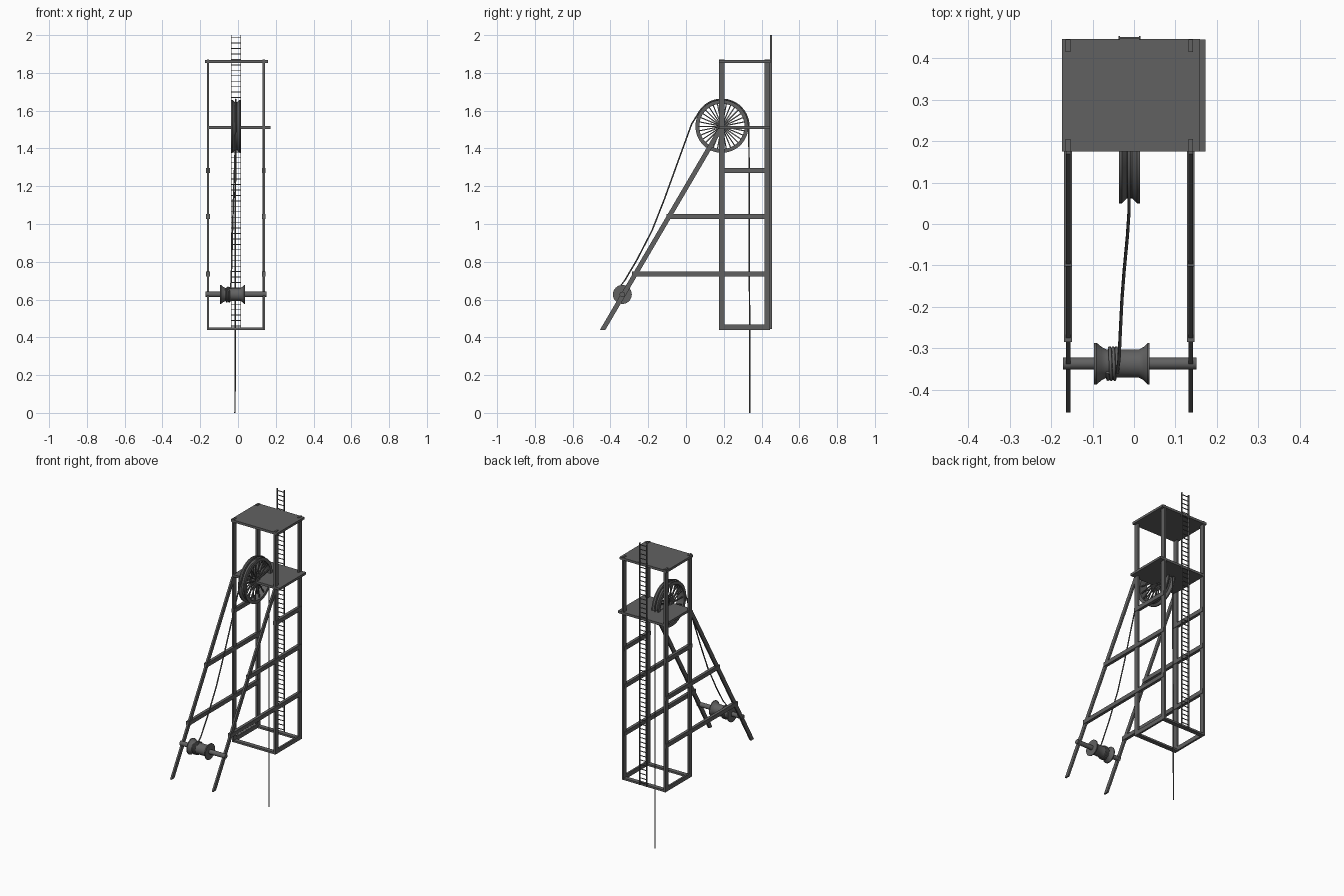
import bpy, bmesh, math
from mathutils import Vector, Matrix

if "Cube" in bpy.data.objects:
    bpy.data.objects.remove(bpy.data.objects["Cube"])

steel = bpy.data.materials.new("dark_grey_steel")
steel.diffuse_color = (0.12, 0.12, 0.12, 1)
steel.use_nodes = True
steel.node_tree.nodes["Principled BSDF"].inputs["Base Color"].default_value = steel.diffuse_color


def finish(name, bm, smooth=False):
    bmesh.ops.recalc_face_normals(bm, faces=bm.faces)
    me = bpy.data.meshes.new(name)
    bm.to_mesh(me)
    bm.free()
    ob = bpy.data.objects.new(name, me)
    bpy.context.collection.objects.link(ob)
    me.materials.append(steel)
    if smooth:
        bpy.ops.object.select_all(action='DESELECT')
        ob.select_set(True)
        bpy.context.view_layer.objects.active = ob
        bpy.ops.object.shade_smooth_by_angle(angle=math.radians(35))
    return ob


def add_box(bm, lo, hi):
    lo, hi = Vector(lo), Vector(hi)
    m = Matrix.Translation((lo + hi) / 2) @ Matrix.Diagonal((*(hi - lo), 1))
    bmesh.ops.create_cube(bm, size=1, matrix=m)


def box(name, lo, hi):
    bm = bmesh.new()
    add_box(bm, lo, hi)
    return finish(name, bm)


def lathe(name, profile, centre, closed=False, n=48):
    """Spin (x, radius) points around an x-directed axis."""
    bm = bmesh.new()
    c = Vector(centre)
    rings = []
    for i in range(n):
        a = 2 * math.pi * i / n
        rings.append([bm.verts.new(c + Vector((x, r * math.cos(a), r * math.sin(a)))) for x, r in profile])
    m = len(profile)
    for i in range(n):
        p, q = rings[i], rings[(i + 1) % n]
        for j in range(m if closed else m - 1):
            k = (j + 1) % m
            bm.faces.new((p[j], p[k], q[k], q[j]))
    if not closed:
        bm.faces.new([r[0] for r in rings])
        bm.faces.new([r[-1] for r in rings])
    return finish(name, bm, True)


def tube(name, pts, radius):
    cu = bpy.data.curves.new(name, 'CURVE')
    cu.dimensions = '3D'
    cu.bevel_depth = radius
    cu.bevel_resolution = 2
    cu.use_fill_caps = True
    sp = cu.splines.new('POLY')
    sp.points.add(len(pts) - 1)
    for s, p in zip(sp.points, pts):
        s.co = (*p, 1)
    cu.materials.append(steel)
    ob = bpy.data.objects.new(name, cu)
    bpy.context.collection.objects.link(ob)
    bpy.ops.object.select_all(action='DESELECT')
    ob.select_set(True)
    bpy.context.view_layer.objects.active = ob
    bpy.ops.object.convert(target='MESH')
    bpy.ops.object.shade_smooth_by_angle(angle=math.radians(60))


# Tower posts, sloping legs and side girders, on both sides
for side, x in (("left", -0.159), ("right", 0.137)):
    for end, y in (("front", 0.19), ("back", 0.43)):
        box(f"{end}_{side}_post", (x - .006, y - .015, .44), (x + .006, y + .015, 1.872))
    bm = bmesh.new()
    vs = [[bm.verts.new((x + s * .0055, y + d, z)) for y, z in ((-.441, .44), (.183, 1.505))
           for d in ((-.0145, .0145) if z < 1 else (.0145, -.0145))] for s in (-1, 1)]
    bm.faces.new(vs[0])
    bm.faces.new(vs[1])
    for i in range(4):
        j = (i + 1) % 4
        bm.faces.new((vs[0][i], vs[0][j], vs[1][j], vs[1][i]))
    finish(f"{side}_sloping_leg", bm)
    for i, (z, y0) in enumerate(((.735, -.285), (1.04, -.103), (1.283, .175))):
        box(f"{side}_girder_{i + 1}", (x - .0095, y0, z - .013), (x + .0095, .442, z + .013))
    box(f"{side}_base_girder", (x - .006, .176, .44), (x + .006, .444, .467))

# Base cross bars, laid flat
for end, y in (("front", .19), ("back", .43)):
    box(f"{end}_base_bar", (-.16, y - .014, .44), (.138, y + .014, .452))

# Platforms
box("top_platform", (-.174, .175, 1.853), (.159, .447, 1.868))
box("wheel_platform", (-.158, .175, 1.503), (.173, .445, 1.518))

# Ladder
bm = bmesh.new()
for x in (-.036, .014):
    add_box(bm, (x - .002, .444, .445), (x + .002, .454, 2.0))
for i in range(54):
    z = .46 + i * .0288
    add_box(bm, (-.036, .447, z - .002), (.014, .451, z + .002))
finish("ladder", bm)

# Grooved sheave wheel with spokes
WC = Vector((-.011, .19, 1.517))
lathe("wheel_rim", [(-.025, .12), (-.025, .14), (-.018, .14), (-.006, .128), (.006, .128),
                    (.018, .14), (.025, .14), (.025, .12)], WC, True, 64)
lathe("wheel_hub", [(-.024, .016), (.024, .016)], WC, n=24)
bm = bmesh.new()
N = 32
for i in range(N):
    xoff = .014 if i % 2 else -.014
    spoke = Matrix.Translation(WC) @ Matrix.Rotation(2 * math.pi * i / N, 4, 'X') @ \
        Matrix.Translation((xoff, 0, .068)) @ Matrix.Diagonal((.006, .006, .112, 1))
    bmesh.ops.create_cube(bm, size=1, matrix=spoke)
finish("wheel_spokes", bm)

# Winch shaft and flared drum
DC = Vector((0, -.337, .627))
lathe("winch_shaft", [(-.171, .0145), (.151, .0145)], DC, n=24)
lathe("winch_drum", [(-.096, .05), (-.09, .05), (-.078, .04), (-.066, .034), (.012, .034),
                     (.023, .04), (.033, .05), (.038, .05)], DC)

# Cable: coils on the drum, up to the wheel, over it and straight down
path = []
turns, steps = 3, 20
for i in range(turns * steps + 1):
    t = i / steps
    a = math.radians(125) + 2 * math.pi * t
    path.append((-.064 + .008 * t, DC.y + .038 * math.cos(a), DC.z + .038 * math.sin(a)))
path += [(-.036, -.325, .70), (-.033, -.26, .81), (-.029, -.18, .965), (-.024, -.115, 1.13),
         (-.016, -.03, 1.365), (-.012, .03, 1.53)]
for i in range(19):
    a = math.radians(155 - 155 * i / 18)
    path.append((-.012, WC.y + .143 * math.cos(a), WC.z + .143 * math.sin(a)))
path += [(-.014, .335, 1.0), (-.016, .338, 0)]
tube("hoist_cable", path, .004)
